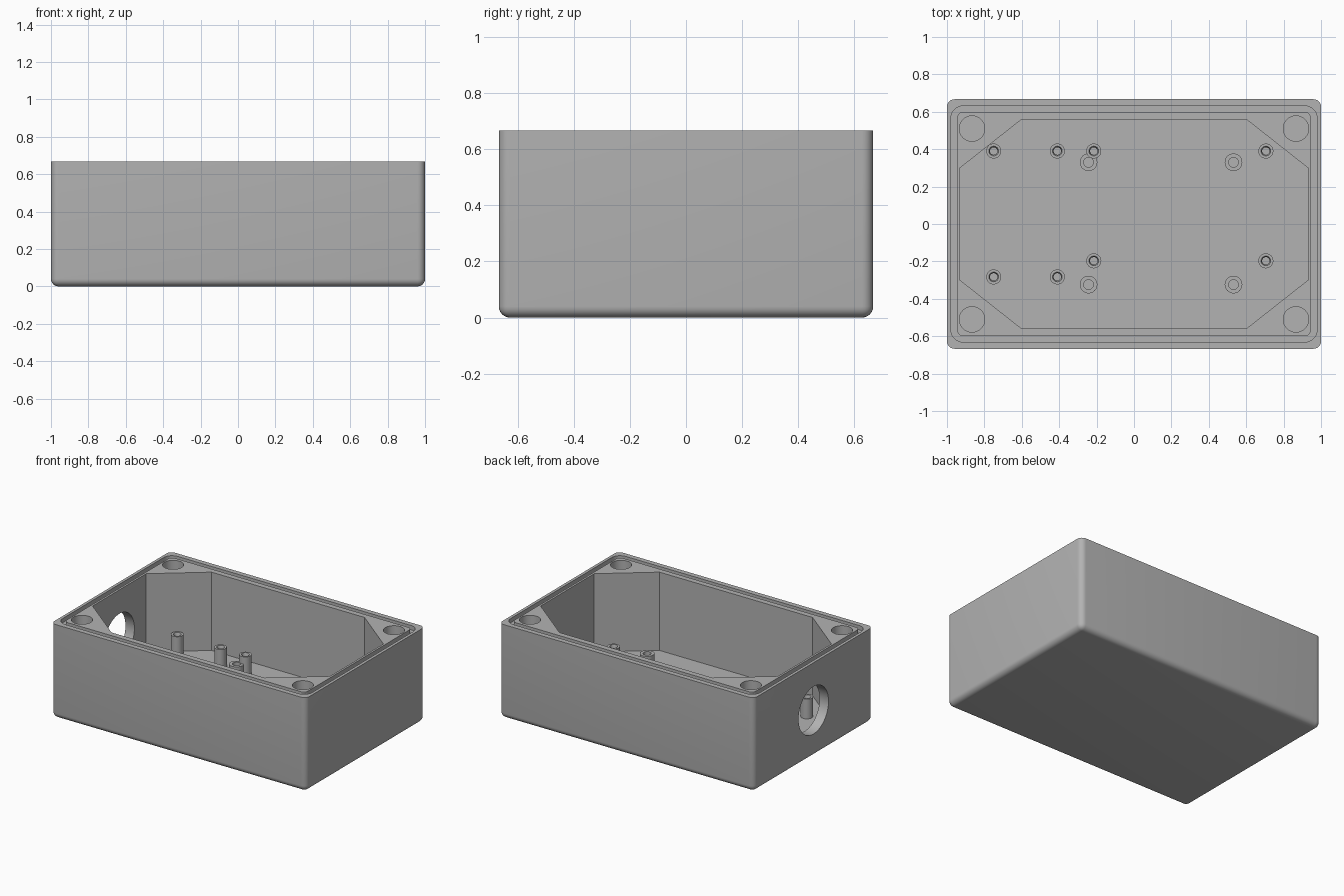
import bpy, bmesh, math
from mathutils import Matrix, Vector

if "Cube" in bpy.data.objects:
    bpy.data.objects.remove(bpy.data.objects["Cube"])

HX, HY, H = 1.0, 0.667, 0.667      # half length, half width, height
FLOOR = 0.112

grey = bpy.data.materials.new("enclosure grey")
grey.use_nodes = True
grey.diffuse_color = (0.45, 0.45, 0.45, 1)
grey.node_tree.nodes["Principled BSDF"].inputs["Base Color"].default_value = grey.diffuse_color


def make_object(name, bm):
    bmesh.ops.recalc_face_normals(bm, faces=bm.faces)
    mesh = bpy.data.meshes.new(name)
    bm.to_mesh(mesh)
    bm.free()
    mesh.materials.append(grey)
    obj = bpy.data.objects.new(name, mesh)
    bpy.context.collection.objects.link(obj)
    return obj


def rounded_outline(hx, hy, r, steps=8):
    points = []
    for i, (sx, sy) in enumerate([(1, 1), (-1, 1), (-1, -1), (1, -1)]):
        for k in range(steps + 1):
            a = (i + k / steps) * math.pi / 2
            points.append((sx * (hx - r) + r * math.cos(a), sy * (hy - r) + r * math.sin(a)))
    return points


def loop_at(bm, outline, z):
    return [bm.verts.new((x, y, z)) for x, y in outline]


def bridge(bm, a, b):
    for i in range(len(a)):
        j = (i + 1) % len(a)
        bm.faces.new((a[i], a[j], b[j], b[i]))


def prism(name, outline, z0, z1):
    bm = bmesh.new()
    low, high = loop_at(bm, outline, z0), loop_at(bm, outline, z1)
    bridge(bm, low, high)
    bm.faces.new(low)
    bm.faces.new(high)
    return make_object(name, bm)


def ring(name, outer, inner, z0, z1):
    bm = bmesh.new()
    loops = [loop_at(bm, o, z) for o, z in
             ((outer, z0), (outer, z1), (inner, z1), (inner, z0))]
    for i in range(4):
        bridge(bm, loops[i], loops[(i + 1) % 4])
    return make_object(name, bm)


def cylinder(name, r, depth, matrix, sides=48):
    bm = bmesh.new()
    bmesh.ops.create_cone(bm, cap_ends=True, segments=sides, radius1=r, radius2=r,
                          depth=depth, matrix=matrix)
    return make_object(name, bm)


def smooth(obj):
    bpy.ops.object.select_all(action='DESELECT')
    obj.select_set(True)
    bpy.context.view_layer.objects.active = obj
    bpy.ops.object.shade_smooth_by_angle(angle=math.radians(35))


# Box body: rounded upright corners and bottom edges, sharp top rim
bm = bmesh.new()
bmesh.ops.create_cube(bm, size=1, matrix=Matrix.Translation((0, 0, H / 2))
                      @ Matrix.Diagonal((2 * HX, 2 * HY, H, 1)))
edges = [e for e in bm.edges if min(v.co.z for v in e.verts) < 0.01]
bmesh.ops.bevel(bm, geom=edges, offset=0.04, segments=6, profile=0.5, affect='EDGES')
body = make_object("box_body", bm)

# Cutters: cavity, seal groove, lid screw holes and cable entry
half = [(0.93, 0.30), (0.60, 0.56), (-0.60, 0.56), (-0.93, 0.30)]
cavity = half + [(-x, -y) for x, y in half]
cutters = [
    prism("cavity_cutter", cavity, FLOOR, H + 0.1),
    ring("groove_cutter", rounded_outline(0.979, 0.631, 0.065),
         rounded_outline(0.945, 0.599, 0.03), H - 0.03, H + 0.1),
    cylinder("cable_entry_cutter", 0.168, 0.3, Matrix.Translation((-HX, 0, 0.33))
             @ Matrix.Rotation(math.pi / 2, 4, 'Y'), 64),
]
for sx in (-1, 1):
    for sy in (-1, 1):
        cutters.append(cylinder("screw_hole_cutter", 0.068, 0.6,
                                Matrix.Translation((sx * 0.866, sy * 0.51, H))))
for c in cutters:
    c.hide_render = True
    mod = body.modifiers.new(c.name, 'BOOLEAN')
    mod.operation, mod.solver, mod.object = 'DIFFERENCE', 'EXACT', c

# Bake the cuts and discard the cutters
bpy.context.view_layer.update()
baked = bpy.data.meshes.new_from_object(body.evaluated_get(bpy.context.evaluated_depsgraph_get()))
body.modifiers.clear()
body.data = baked
for c in cutters:
    bpy.data.objects.remove(c)
smooth(body)


def standoff(name, x, y, top, r_out, r_in, r_deep, sides=32):
    """Hollow mounting post with a blind screw hole."""
    bm = bmesh.new()
    profile = [(r_out, FLOOR - 0.01), (r_out, top), (r_in, top), (r_deep, top - 0.02),
               (r_deep, FLOOR + 0.005)]
    angles = [2 * math.pi * i / sides for i in range(sides)]
    loops = [loop_at(bm, [(r * math.cos(a), r * math.sin(a)) for a in angles], z)
             for r, z in profile]
    for a, b in zip(loops, loops[1:]):
        bridge(bm, a, b)
    bm.faces.new(loops[0])
    bm.faces.new(loops[-1])
    obj = make_object(name, bm)
    obj.location = Vector((x, y, 0))
    smooth(obj)


# Tall standoffs for the circuit boards
tall = [(-0.75, 0.39), (-0.41, 0.39), (-0.215, 0.39), (0.705, 0.39),
        (-0.75, -0.283), (-0.41, -0.283), (-0.215, -0.197), (0.705, -0.197)]
for x, y in tall:
    standoff("tall_standoff", x, y, 0.252, 0.04, 0.026, 0.02)

# Short, wider standoffs
for x in (-0.243, 0.532):
    for y in (-0.324, 0.33):
        standoff("short_standoff", x, y, 0.2, 0.047, 0.026, 0.026)
